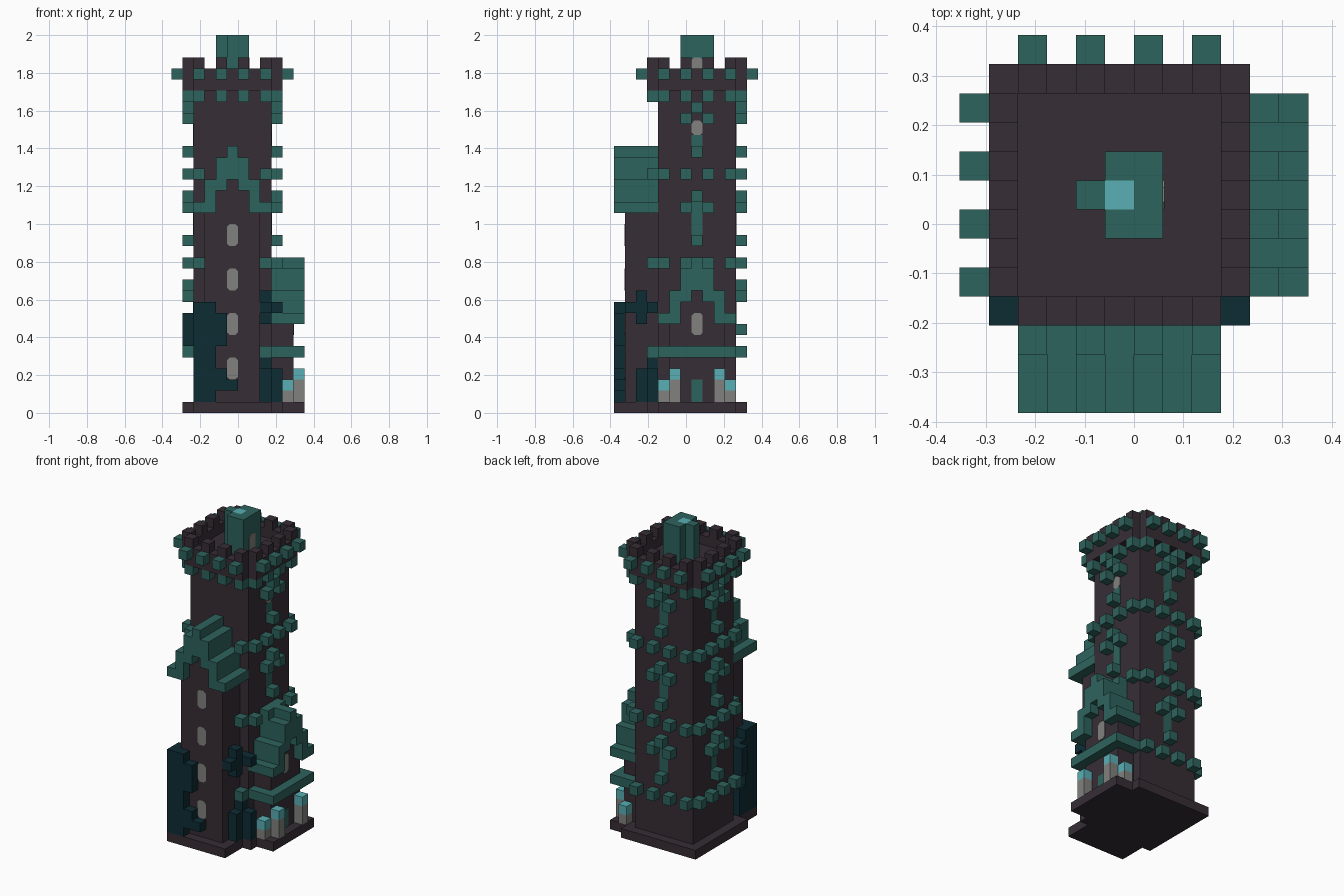
import bpy, bmesh
from mathutils import Vector

U = 1 / 17                       # edge of one block
HALF = 3.5                       # half width of the tower in blocks
AXIS = Vector((-0.5, 1, 0))      # tower axis in blocks
FRONT, RIGHT, BACK, LEFT = range(4)

cube = bpy.data.objects.get("Cube")
if cube:
    bpy.data.objects.remove(cube, do_unlink=True)


def material(name, r, g, b):
    m = bpy.data.materials.new(name)
    m.use_nodes = True
    m.diffuse_color = (r, g, b, 1)
    m.node_tree.nodes["Principled BSDF"].inputs["Base Color"].default_value = (r, g, b, 1)
    return m


STONE = material("dark stone", .037, .027, .036)
TEAL = material("teal trim", .027, .125, .11)
VINE = material("deep vine", .004, .025, .034)
GREY = material("window grey", .22, .22, .21)
GLOW = material("pale cyan", .1, .43, .46)


def turned(a, o, k, side):
    # a runs along a tower face, o outward from it, k up
    x, y = a, -HALF - o
    for _ in range(side):
        x, y = -y, x
    return (Vector((x, y, k)) + AXIS) * U


def box(side, a0, a1, o0, o1, k0, k1):
    return [turned(a, o, k, side) for k in (k0, k1)
            for a, o in ((a0, o0), (a1, o0), (a1, o1), (a0, o1))]


def cell(side, a, o, k, h=1):
    return box(side, a - .5, a + .5, o, o + 1, k, k + h)


def pane(side, a, o, k, h, cut=.25):
    # thin plate with clipped corners
    w = .5
    ring = [(-w, cut), (cut - w, 0), (w - cut, 0), (w, cut),
            (w, h - cut), (w - cut, h), (cut - w, h), (-w, h - cut)]
    return [turned(a + x, d, k + z, side) for d in (o - .05, o + .05) for x, z in ring]


def part(name, mat, solids):
    bm = bmesh.new()
    for pts in solids:
        vs = [bm.verts.new(p) for p in pts]
        n = len(vs) // 2
        low, high = vs[:n], vs[n:]
        bm.faces.new(low[::-1])
        bm.faces.new(high)
        for i in range(n):
            j = (i + 1) % n
            bm.faces.new((low[i], low[j], high[j], high[i]))
    bmesh.ops.recalc_face_normals(bm, faces=bm.faces)
    me = bpy.data.meshes.new(name)
    bm.to_mesh(me)
    bm.free()
    me.materials.append(mat)
    ob = bpy.data.objects.new(name, me)
    bpy.context.collection.objects.link(ob)


IN = -2 * HALF
STEPS = (-3, -1, 1, 3)
SIDES = range(4)

# Plinth, tower shaft
part("plinth", STONE, [box(FRONT, -4.5, 4.5, IN - 1, 1, 0, 1),
                       box(FRONT, -HALF, HALF, 1, 4, 0, 1),
                       box(RIGHT, -HALF, HALF, 1, 3, 0, 1)])
part("tower_shaft", STONE, [box(FRONT, -HALF, HALF, IN, 0, 1, 30)])

# Parapet with open corners, merlons and trim blocks
part("parapet", STONE, [box(s, -HALF, HALF, 0, 1, 29, 31) for s in SIDES])
part("merlons", STONE, [cell(s, a, 0, 31) for s in SIDES for a in STEPS])
part("parapet_studs", TEAL, [cell(s, a, 1, 30) for s in SIDES for a in STEPS])
part("parapet_brackets", TEAL, [cell(s, a, 0, 28) for s in SIDES for a in STEPS])
part("stud_rings", TEAL, [cell(s, a, 0, k) for s in SIDES for a in STEPS for k in (5, 13, 21)])


# Gabled wings on the front and right
def wing(name, side, depth, eave):
    walls = [box(side, -2.5, 2.5, 0, depth, 1, eave),
             box(side, -1.5, 1.5, 0, depth, eave, eave + 2),
             cell(side, 0, 0, eave + 2), box(side, -.5, .5, 1, depth, eave + 2, eave + 3)]
    part(name + "_walls", STONE, walls)
    d = depth + 1
    roof = [box(side, -.5, .5, 0, d, eave + 5, eave + 6),
            box(side, -1.5, 1.5, 0, d, eave + 3, eave + 5)]
    for m in (-1, 1):
        for near, far, k in ((.5, 2.5, 2), (1.5, 2.5, 1), (1.5, HALF, 0)):
            lo, hi = sorted((m * near, m * far))
            roof.append(box(side, lo, hi, 0, d, eave + k, eave + k + 1))
    part(name + "_roof", TEAL, roof)


wing("front_wing", FRONT, 3, 18)
wing("right_wing", RIGHT, 2, 8)
part("front_windows", GREY, [pane(FRONT, 0, 3, k, 2) for k in (3, 7, 11, 15)])
part("right_window", GREY, [pane(RIGHT, 0, 2, 7, 2)])
part("right_door", TEAL, [pane(RIGHT, 0, 2, 1, 2, .01)])
part("door_ledge", TEAL, [box(RIGHT, -HALF, HALF, 2, 3, 5, 6),
                          box(RIGHT, -HALF, -2.5, 0, 2, 5, 6),
                          box(RIGHT, 2.5, HALF, 0, 2, 5, 6)])

# Raised window surrounds on the tower faces
frames, infill = [], []
for side, levels in ((RIGHT, (15, 23)), (BACK, (7, 15, 23)), (LEFT, (7, 15, 23))):
    for k in levels:
        frames += [cell(side, 0, 0, k), cell(side, 0, 0, k + 4),
                   cell(side, -1, 0, k + 3), cell(side, 1, 0, k + 3)]
        infill.append(pane(side, 0, 0, k + 1, 1 if (side, k) == (RIGHT, 23) else 3, .01))
part("window_surrounds", TEAL, frames)
part("window_infill", TEAL, infill)
part("upper_right_window", GREY, [pane(RIGHT, 0, 0, 25, 1.3)])

# Rooftop chimney with glowing core
mid = -HALF
ring = [(0, -1), (0, 1), (-1, 0), (1, 0), (1, 1), (1, -1)]
part("chimney", TEAL, [box(FRONT, x - .5, x + .5, mid - y - .5, mid - y + .5, 30, 34)
                       for x, y in [(x, y - .0) for x, y in ring]])
part("chimney_core", GLOW, [box(FRONT, -.5, .5, mid - .5, mid + .5, 30, 34)])
part("chimney_window", GREY, [pane(RIGHT, 0, 1.5 + mid, 30, 2)])

# Lantern posts beside the door
posts, lights = [], []
for m in (-1, 1):
    for a, o, h in ((2, 2, 2), (3, 1, 1)):
        posts.append(cell(RIGHT, m * a, o, 1, h))
        lights.append(cell(RIGHT, m * a, o, 1 + h))
part("lantern_posts", GREY, posts)
part("lantern_lights", GLOW, lights)

# Vines on the left and right corners of the front wing
part("left_vine", VINE, [box(FRONT, -HALF, -1.5, 3, 4, 1, 10),
                         box(FRONT, -HALF, -2.5, 2, 3, 1, 10),
                         box(FRONT, -HALF, -2.5, 0, 2, 6, 9),
                         box(FRONT, -HALF, -2.5, 1, 2, 1, 4),
                         cell(FRONT, -4, 0, 6, 3),
                         cell(FRONT, -1, 3, 6, 3), cell(FRONT, -1, 3, 2, 2),
                         cell(FRONT, 0, 3, 2)])
part("right_vine", VINE, [cell(FRONT, 3, 1, 8, 3), cell(FRONT, 4, 0, 9),
                          box(FRONT, 2.5, HALF, 0, 3, 9, 10),
                          cell(FRONT, 3, 0, 1, 4), cell(FRONT, 3, 1, 1, 3),
                          cell(FRONT, 4, 0, 1, 3)])
